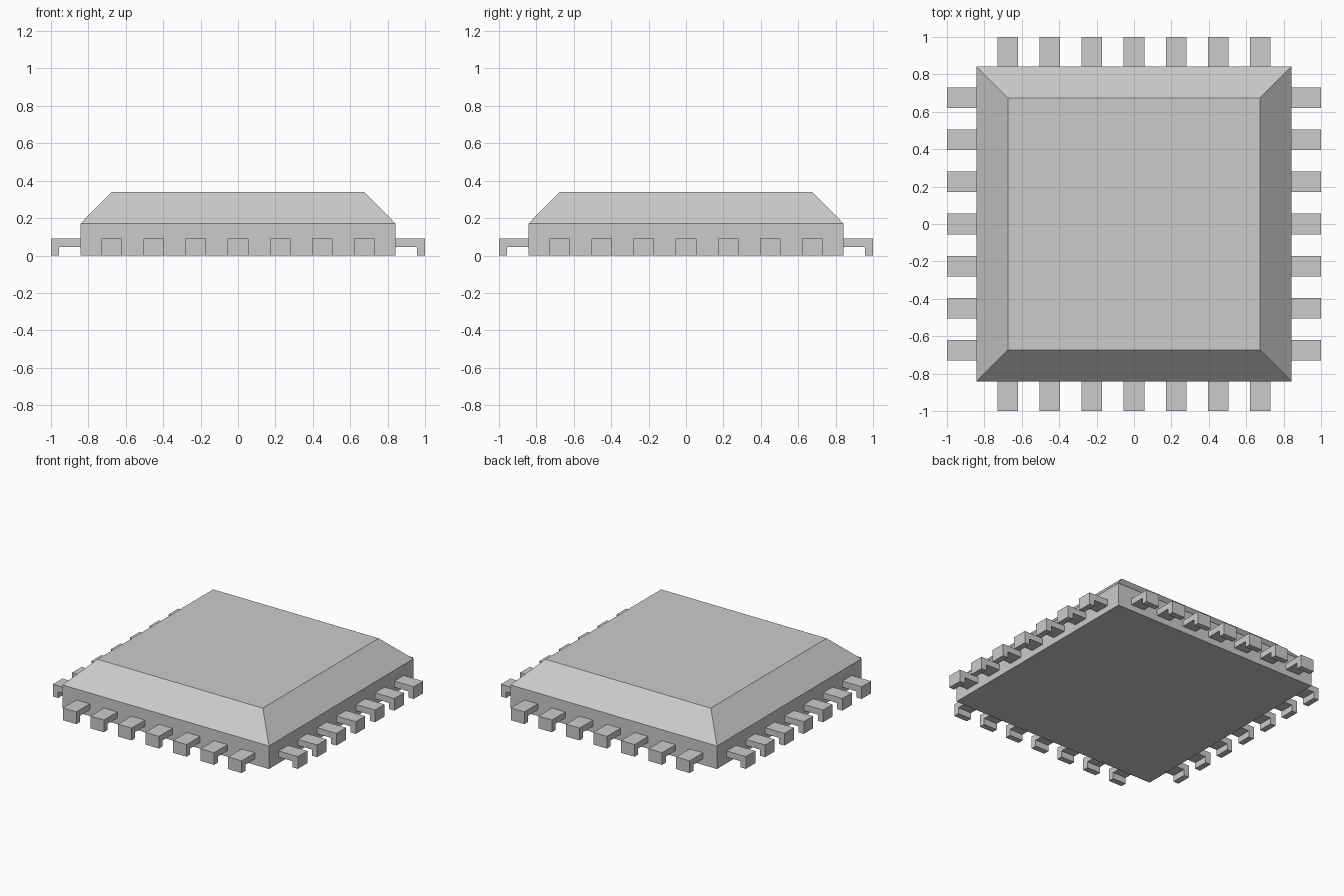
import bpy, bmesh
from math import pi
from mathutils import Matrix

if "Cube" in bpy.data.objects:
    bpy.data.objects.remove(bpy.data.objects["Cube"])

BODY, TOP = 0.843, 0.675      # half widths of the package
PITCH, PIN_W = 0.225, 0.11


def make_object(name, bm):
    bmesh.ops.recalc_face_normals(bm, faces=bm.faces[:])
    mesh = bpy.data.meshes.new(name)
    bm.to_mesh(mesh)
    bm.free()
    obj = bpy.data.objects.new(name, mesh)
    bpy.context.collection.objects.link(obj)
    return obj


def add_pin(bm, x, rot):
    # bent lead profile (distance outwards, height), extruded across its width
    profile = [(BODY, 0.045), (0.957, 0.045), (0.957, 0),
               (1.0, 0), (1.0, 0.09), (BODY, 0.09)]
    verts = [bm.verts.new(rot @ Matrix.Translation((x - PIN_W / 2, -d, z)).translation)
             for d, z in profile]
    face = bm.faces.new(verts)
    ext = bmesh.ops.extrude_face_region(bm, geom=[face])
    moved = [v for v in ext["geom"] if isinstance(v, bmesh.types.BMVert)]
    offset = rot.to_3x3() @ Matrix.Translation((PIN_W, 0, 0)).translation
    bmesh.ops.translate(bm, verts=moved, vec=offset)


# package body: straight base with a chamfered lid
bm = bmesh.new()
rings = [[bm.verts.new((sx * h, sy * h, z))
          for sx, sy in ((-1, -1), (1, -1), (1, 1), (-1, 1))]
         for h, z in ((BODY, 0), (BODY, 0.17), (TOP, 0.34))]
for low, high in zip(rings, rings[1:]):
    for i in range(4):
        j = (i + 1) % 4
        bm.faces.new((low[i], low[j], high[j], high[i]))
bm.faces.new(rings[0])
bm.faces.new(rings[-1])
make_object("chip_body", bm)

# seven bent pins on each of the four sides
for k, side in enumerate(("front", "right", "back", "left")):
    bm = bmesh.new()
    for i in range(-3, 4):
        add_pin(bm, i * PITCH, Matrix.Rotation(k * pi / 2, 4, "Z"))
    make_object(side + "_pins", bm)
